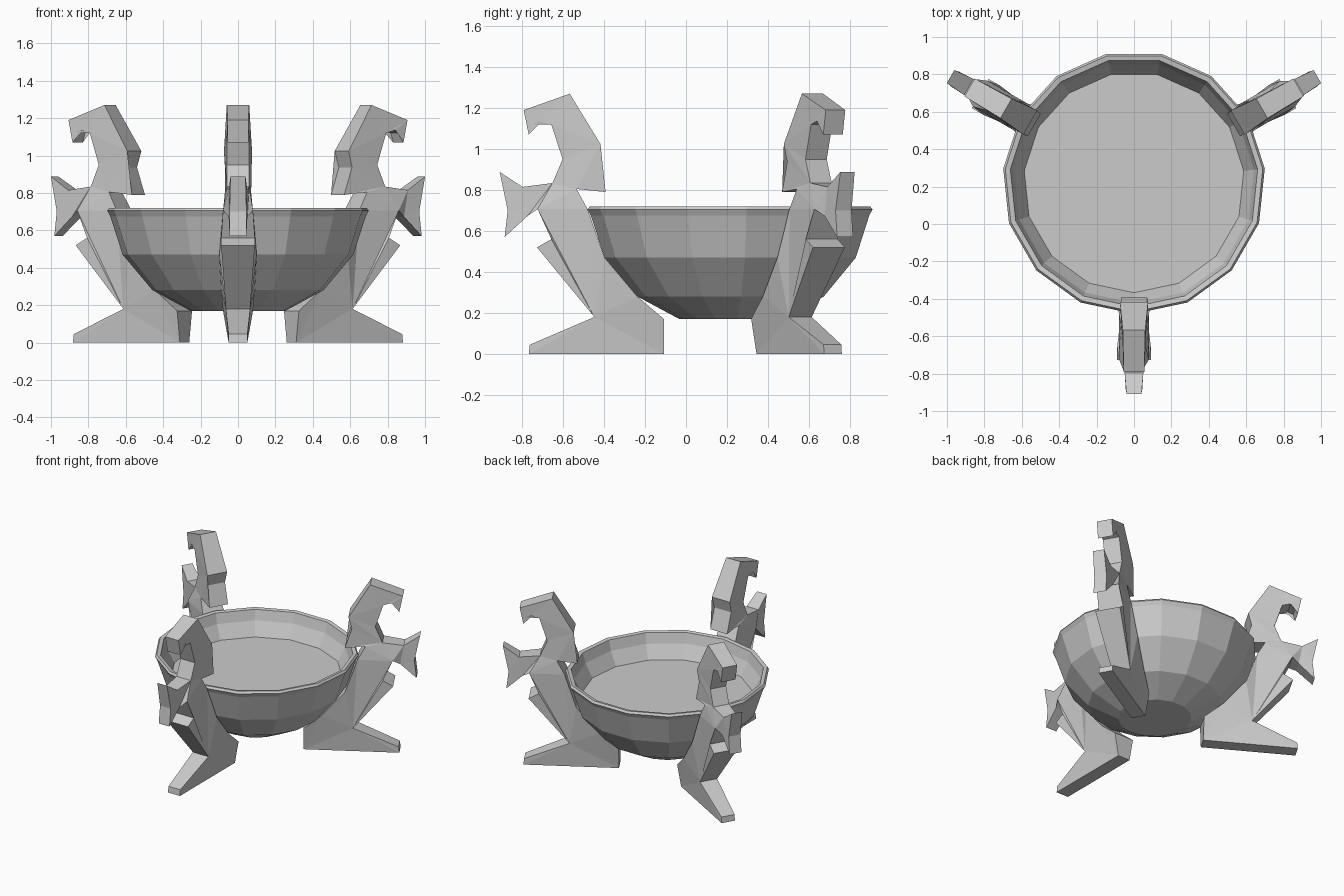
import bpy, bmesh, math

if "Cube" in bpy.data.objects:
    bpy.data.objects.remove(bpy.data.objects["Cube"])

CY = 0.2225                      # bowl axis sits behind the origin
SIDES = 15

grey = bpy.data.materials.new("stone grey")
grey.diffuse_color = (0.6, 0.6, 0.6, 1)
grey.use_nodes = True
grey.node_tree.nodes["Principled BSDF"].inputs["Base Color"].default_value = grey.diffuse_color


def finish(bm, name, parent_angle=0.0):
    bmesh.ops.recalc_face_normals(bm, faces=bm.faces[:])
    me = bpy.data.meshes.new(name)
    bm.to_mesh(me)
    bm.free()
    me.materials.append(grey)
    ob = bpy.data.objects.new(name, me)
    ob.location = (0, CY, 0)
    ob.rotation_euler = (0, 0, parent_angle)
    bpy.context.collection.objects.link(ob)
    return ob


# Bowl: fifteen-sided lathe, outside wall, lip, inside wall, flat inner surface
profile = [(0.255, 0.17), (0.46, 0.28), (0.62, 0.47), (0.687, 0.675),
           (0.703, 0.705), (0.692, 0.72), (0.665, 0.715), (0.645, 0.64), (0.59, 0.54)]
bm = bmesh.new()
rings = []
for r, z in profile:
    angles = [-math.pi / 2 + 2 * math.pi * k / SIDES for k in range(SIDES)]
    rings.append([bm.verts.new((r * math.cos(a), r * math.sin(a), z)) for a in angles])
for lo, hi in zip(rings, rings[1:]):
    for k in range(SIDES):
        n = (k + 1) % SIDES
        bm.faces.new((lo[k], lo[n], hi[n], hi[k]))
bm.faces.new(rings[0])
bm.faces.new(rings[-1])
finish(bm, "bowl")

# Leg creature outline: (distance from bowl axis, height, half width)
outline = [
    (0.33, 0, .05), (0.99, 0, .05), (0.985, .045, .05), (0.67, .18, .065),      # foot
    (0.95, .52, .09), (0.88, .56, .09), (0.947, .707, .08),                     # spur, belly
    (0.996, .673, .05), (1.108, .57, .045), (1.093, .70, .045),                 # fin
    (1.132, .888, .04), (1.02, .815, .05), (0.874, .834, .06),
    (0.825, .95, .06), (0.88, 1.12, .06), (0.937, 1.137, .06),                  # throat, beak
    (0.976, 1.12, .055), (0.99, 1.07, .055), (1.015, 1.19, .055),
    (0.79, 1.27, .06), (0.64, 1.024, .075), (0.664, .937, .07),                 # crown, neck
    (0.615, .79, .07), (0.757, .805, .07), (0.703, .707, .08),
    (0.62, .47, .10), (0.46, .28, .09), (0.33, .17, .08)]                       # back
panels = [(0, 1, 2, 3, 26, 27), (3, 4, 5), (3, 5, 6, 24, 25, 26),
          (6, 7, 8, 9, 10, 11, 12), (6, 12, 23, 24), (12, 13, 20, 21, 22, 23),
          (13, 14, 19, 20), (14, 15, 16, 17, 18, 19)]


def leg(name, angle):
    bm = bmesh.new()
    left = [bm.verts.new((r, w, z)) for r, z, w in outline]
    right = [bm.verts.new((r, -w, z)) for r, z, w in outline]
    for p in panels:
        bm.faces.new([left[i] for i in p])
        bm.faces.new([right[i] for i in reversed(p)])
    bmesh.ops.triangulate(bm, faces=bm.faces[:])
    count = len(outline)
    for i in range(count):
        j = (i + 1) % count
        bm.faces.new((left[i], right[i], right[j], left[j]))
    finish(bm, name, angle)


# Three legs evenly spaced around the bowl
leg("front_leg", math.radians(-90))
leg("right_leg", math.radians(30))
leg("left_leg", math.radians(150))
